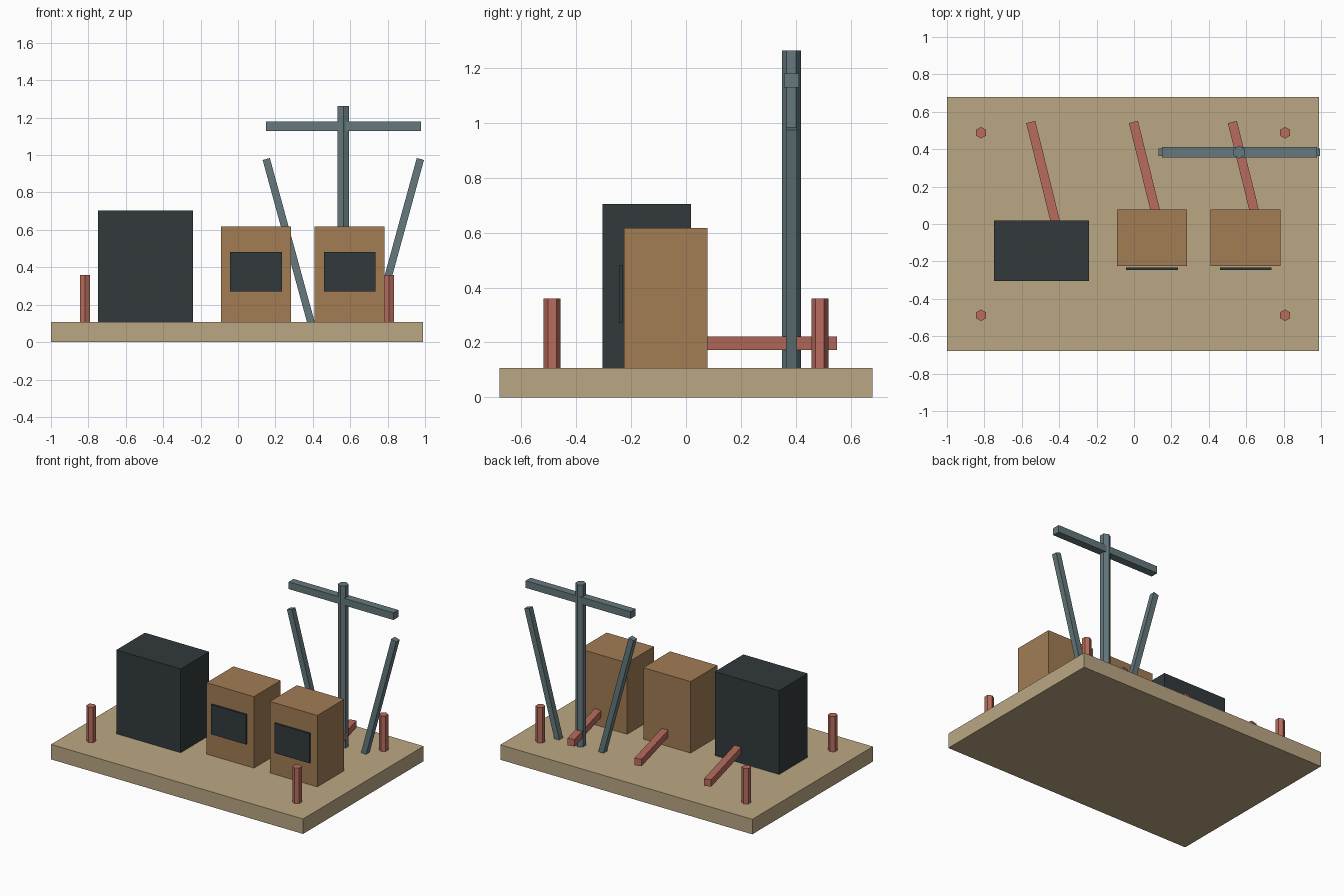
import bpy, math
from mathutils import Vector

if "Cube" in bpy.data.objects:
    bpy.data.objects.remove(bpy.data.objects["Cube"])


def material(name, rgb):
    m = bpy.data.materials.new(name)
    m.diffuse_color = (*rgb, 1)
    m.use_nodes = True
    m.node_tree.nodes["Principled BSDF"].inputs["Base Color"].default_value = m.diffuse_color
    return m


TAN = material("tan", (0.50, 0.39, 0.23))
RED = material("brick_red", (0.48, 0.15, 0.11))
STEEL = material("steel", (0.13, 0.19, 0.205))
DARK = material("charcoal", (0.032, 0.042, 0.046))
BROWN = material("brown", (0.36, 0.205, 0.09))


def finish(name, mat):
    ob = bpy.context.object
    ob.name = name
    ob.data.materials.append(mat)
    return ob


def box(name, x, y, z, mat):
    lo, hi = Vector((x[0], y[0], z[0])), Vector((x[1], y[1], z[1]))
    bpy.ops.mesh.primitive_cube_add(size=1, location=(lo + hi) / 2)
    ob = finish(name, mat)
    ob.scale = hi - lo
    return ob


def bar(name, a, b, width, mat):
    a, b = Vector(a), Vector(b)
    bpy.ops.mesh.primitive_cube_add(size=1, location=(a + b) / 2)
    ob = finish(name, mat)
    d = b - a
    ob.scale = (width, width, d.length)
    # tilt in the plane the bar lies in, so the square section stays aligned
    if abs(d.y) < 1e-6:
        ob.rotation_euler = (0, math.atan2(d.x, d.z), 0)
    else:
        ob.rotation_euler = (math.pi / 2, 0, math.atan2(-d.x, d.y))
    return ob


def hex_post(name, x, y, radius, z0, z1, mat):
    bpy.ops.mesh.primitive_cylinder_add(vertices=6, radius=radius, depth=z1 - z0,
                                        location=(x, y, (z0 + z1) / 2))
    return finish(name, mat)


TOP = 0.107

# Base slab
box("base", (-1, 0.99), (-0.68, 0.68), (0, TOP), TAN)

# Corner pegs
for px in (-0.818, 0.808):
    for py in (-0.488, 0.488):
        hex_post("corner_peg", px, py, 0.031, TOP, 0.36, RED)

# Large dark cabinet
box("dark_cabinet", (-0.748, -0.24), (-0.304, 0.018), (TOP, 0.705), DARK)

# Two brown cabinets with floating front panels
for x in (-0.091, 0.41):
    box("cabinet", (x, x + 0.374), (-0.225, 0.078), (TOP, 0.617), BROWN)
    box("cabinet_panel", (x + 0.049, x + 0.325), (-0.245, -0.232), (0.27, 0.482), DARK)

# Angled pipes leaving the back of each cabinet
for x in (-0.552, -0.003, 0.526):
    bar("back_pipe", (x, 0.545, 0.197), (x + 0.137, -0.01, 0.197), 0.05, RED)

# Mast with crossbar and leaning struts
MX, MY = 0.563, 0.384
hex_post("mast", MX, MY, 0.0346, TOP, 1.263, STEEL)
box("crossbar", (MX - 0.413, MX + 0.415), (MY - 0.0275, MY + 0.0275), (1.128, 1.179), STEEL)
for s in (-1, 1):
    bar("mast_strut", (MX + s * 0.173, MY, 0.105), (MX + s * 0.412, MY, 0.979), 0.04, STEEL)
